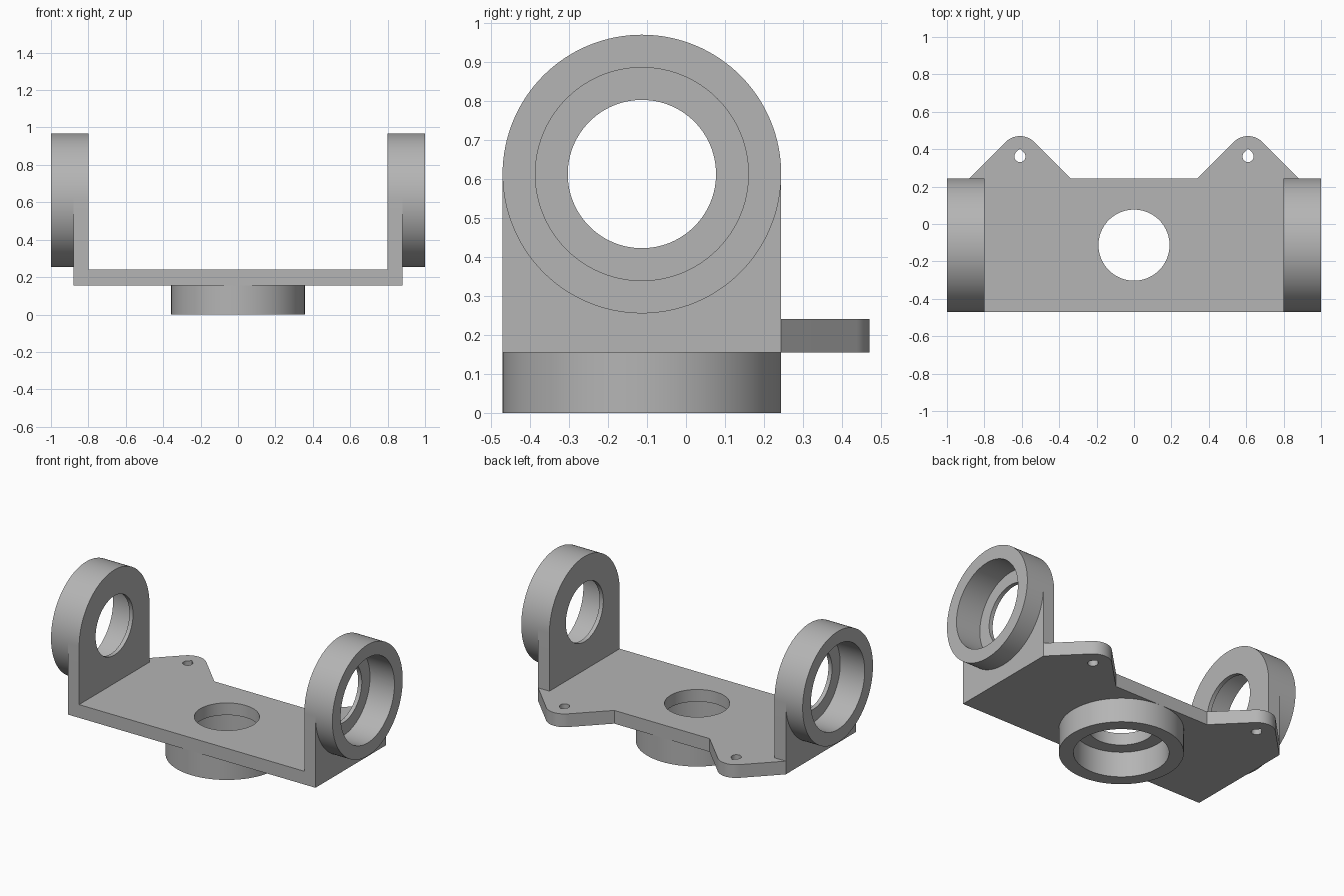
import bpy, bmesh
from math import sin, cos, pi, radians

cube = bpy.data.objects.get("Cube")
if cube:
    bpy.data.objects.remove(cube, do_unlink=True)

MID_Y = -0.113       # shared bearing centre line
AXIS_Z = 0.612       # height of the side bearings
R_OUT, R_BORE, R_HOLE = 0.357, 0.273, 0.19
BACK, FRONT = MID_Y + R_OUT, MID_Y - R_OUT
Z0, Z1 = 0.155, 0.24   # plate underside and top
IN, OUT, END = 0.8, 0.88, 1.0
EAR_X, EAR_Y, EAR_R = 0.61, 0.361, 0.109

grey = bpy.data.materials.new("plain_grey")
grey.use_nodes = True
grey.diffuse_color = (0.46, 0.46, 0.46, 1)
grey.node_tree.nodes["Principled BSDF"].inputs["Base Color"].default_value = (0.46, 0.46, 0.46, 1)


def arc(cx, cy, r, a0, a1, n):
    """Points along an arc, angles in degrees, both ends included."""
    return [(cx + r * cos(radians(a0 + (a1 - a0) * i / n)),
             cy + r * sin(radians(a0 + (a1 - a0) * i / n))) for i in range(n + 1)]


def circle(cx, cy, r, n=96):
    return arc(cx, cy, r, 0, 360, n)[:-1]


def prism(name, outline, low, high, axis="Z"):
    """Extrude a flat outline along Z (outline in xy) or X (outline in yz)."""
    bm = bmesh.new()
    place = (lambda u, v, h: (u, v, h)) if axis == "Z" else (lambda u, v, h: (h, u, v))
    face = bm.faces.new([bm.verts.new(place(u, v, low)) for u, v in outline])
    top = bmesh.ops.extrude_face_region(bm, geom=[face])["geom"]
    shift = place(0, 0, high - low)
    bmesh.ops.translate(bm, vec=shift, verts=[e for e in top if isinstance(e, bmesh.types.BMVert)])
    bmesh.ops.recalc_face_normals(bm, faces=bm.faces)
    mesh = bpy.data.meshes.new(name)
    bm.to_mesh(mesh)
    bm.free()
    obj = bpy.data.objects.new(name, mesh)
    bpy.context.collection.objects.link(obj)
    mesh.materials.append(grey)
    return obj


def finish(obj, cutters):
    """Cut the holes, then shade the round walls smooth."""
    for c in cutters:
        c.hide_render = True
        mod = obj.modifiers.new("cut", "BOOLEAN")
        mod.operation, mod.solver, mod.object = "DIFFERENCE", "EXACT", c
    bpy.context.view_layer.update()
    deps = bpy.context.evaluated_depsgraph_get()
    mesh = bpy.data.meshes.new_from_object(obj.evaluated_get(deps))
    obj.modifiers.clear()
    obj.data = mesh
    for c in cutters:
        bpy.data.objects.remove(c, do_unlink=True)
    bpy.ops.object.select_all(action="DESELECT")
    obj.select_set(True)
    bpy.context.view_layer.objects.active = obj
    bpy.ops.object.shade_smooth_by_angle(angle=radians(30))


# Base plate with two rounded mounting ears along the back
half_ear = EAR_R * 2 ** 0.5 + EAR_Y - BACK
outline = [(-OUT, FRONT), (OUT, FRONT), (OUT, BACK)]
for x in (EAR_X, -EAR_X):
    if x > 0:
        outline += arc(x, EAR_Y, EAR_R, 45, 135, 24) + [(x - half_ear, BACK)]
    else:
        outline += [(x + half_ear, BACK)] + arc(x, EAR_Y, EAR_R, 45, 135, 24)
outline.append((-OUT, BACK))
plate = prism("base_plate", outline, Z0, Z1)
cuts = [prism("hole_cutter", circle(0, MID_Y, R_HOLE), 0, 0.5),
        prism("bore_cutter", circle(0, MID_Y, R_BORE), -0.1, 0.162)]
# Teardrop screw holes, pointed toward the back
for x in (EAR_X, -EAR_X):
    drop = arc(x, EAR_Y, 0.03, 135, 405, 36) + [(x, EAR_Y + 0.042)]
    cuts.append(prism("screw_cutter", drop, 0, 0.5))
finish(plate, cuts)

# Bearing cup under the plate
cup = prism("bottom_bearing_ring", circle(0, MID_Y, R_OUT), 0, Z0)
finish(cup, [prism("bore_cutter", circle(0, MID_Y, R_BORE), -0.1, 0.3)])

# Upright cheeks with a round top, and a bearing ring outside each
for side, s in (("left", 1), ("right", -1)):
    def slab(name, pts, a, b):
        return prism(name, pts, min(s * a, s * b), max(s * a, s * b), "X")

    shape = [(FRONT, Z1), (BACK, Z1)] + arc(MID_Y, AXIS_Z, R_OUT, 0, 180, 64)
    cheek = slab(side + "_cheek", shape, IN, OUT)
    finish(cheek, [slab("hole_cutter", circle(MID_Y, AXIS_Z, R_HOLE), 0.5, 1.2),
                   slab("bore_cutter", circle(MID_Y, AXIS_Z, R_BORE), IN + 0.026, 1.2)])
    ring = slab(side + "_bearing_ring", circle(MID_Y, AXIS_Z, R_OUT, 128), OUT, END)
    finish(ring, [slab("bore_cutter", circle(MID_Y, AXIS_Z, R_BORE), 0.7, 1.2)])
